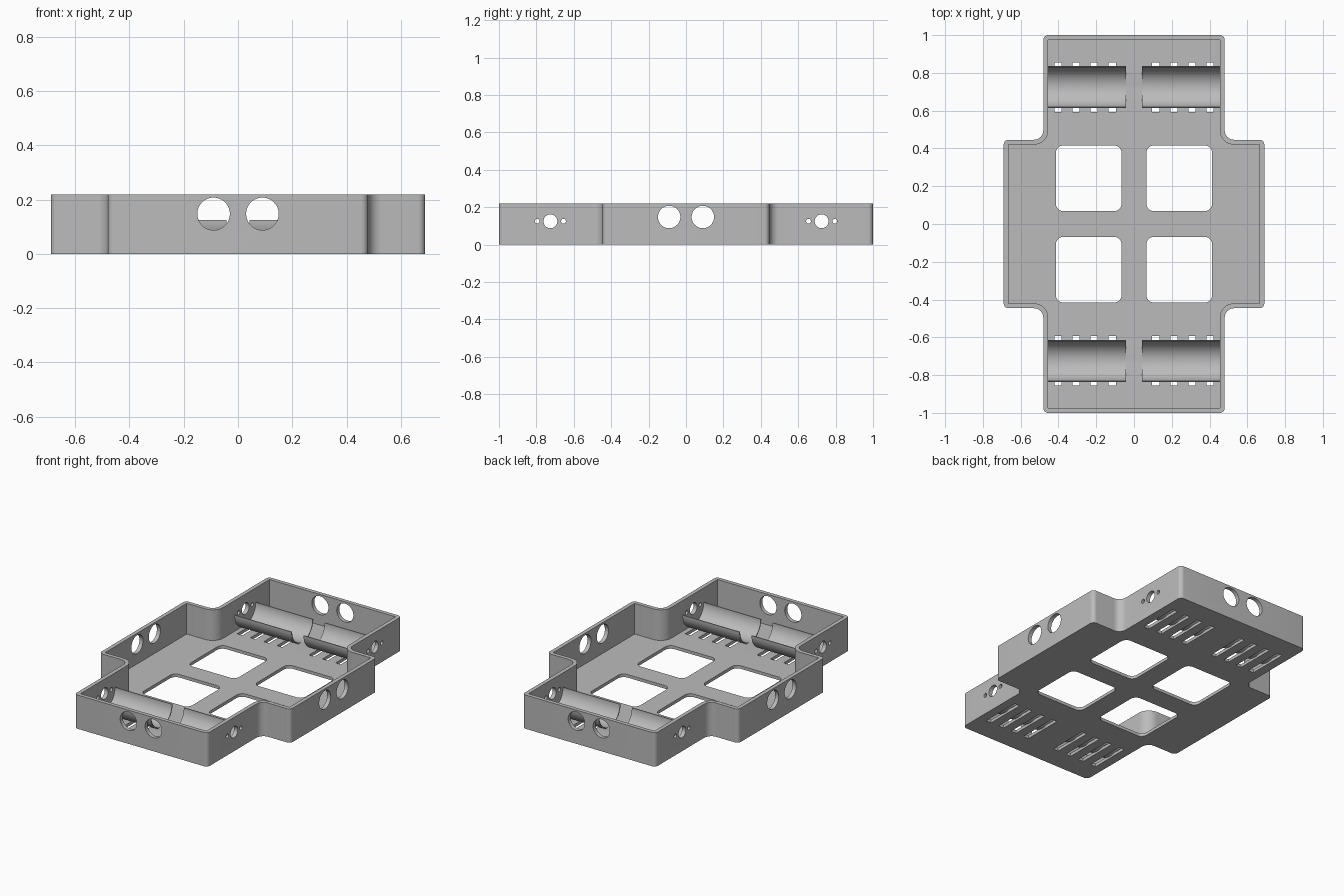
import bpy, bmesh, math
from mathutils import Vector, Matrix

cube = bpy.data.objects.get("Cube")
if cube:
    bpy.data.objects.remove(cube, do_unlink=True)

grey = bpy.data.materials.new("plain grey")
grey.use_nodes = True
grey.diffuse_color = (0.5, 0.5, 0.5, 1)
grey.node_tree.nodes["Principled BSDF"].inputs["Base Color"].default_value = (0.5, 0.5, 0.5, 1)

HEIGHT, FLOOR, WALL = 0.22, 0.02, 0.026
AXIS_Y, AXIS_Z = 0.725, 0.125          # cradle axis
BORE, SHELL, BLOCK, SLOT = 0.106, 0.112, 0.12, 0.131


def make(name, bm):
    bmesh.ops.recalc_face_normals(bm, faces=bm.faces)
    mesh = bpy.data.meshes.new(name)
    bm.to_mesh(mesh)
    bm.free()
    mesh.materials.append(grey)
    obj = bpy.data.objects.new(name, mesh)
    bpy.context.collection.objects.link(obj)
    return obj


def rounded(corners, steps=8):
    """Outline from (x, y, radius) corners, each rounded by a tangent arc."""
    points = []
    for i, (x, y, r) in enumerate(corners):
        p = Vector((x, y))
        if r < 0.001:
            points.append(p)
            continue
        a = (Vector(corners[i - 1][:2]) - p).normalized()
        b = (Vector(corners[(i + 1) % len(corners)][:2]) - p).normalized()
        for k in range(steps + 1):
            t = k / steps * math.pi / 2
            points.append(p + a * r * (1 - math.sin(t)) + b * r * (1 - math.cos(t)))
    return points


def prism(bm, outline, low, high, along_x=False):
    """Extrude a closed outline along z, or a (y, z) outline along x."""
    place = (lambda p, h: (h, p[0], p[1])) if along_x else (lambda p, h: (p[0], p[1], h))
    face = bm.faces.new([bm.verts.new(place(p, low)) for p in outline])
    top = bmesh.ops.extrude_face_region(bm, geom=[face])["geom"]
    move = Vector(place((0, 0), high - low))
    bmesh.ops.translate(bm, vec=move, verts=[v for v in top if isinstance(v, bmesh.types.BMVert)])


def plus_outline(inset, convex, concave):
    """Cross-shaped outline with rounded corners."""
    nx, wx, ny, wy = 0.48 - inset, 0.69 - inset, 0.446 - inset, 1 - inset
    quarter = [(wx, ny, convex), (nx, ny, concave), (nx, wy, convex)]
    half = quarter + [(-x, y, r) for x, y, r in reversed(quarter)]
    return rounded(half + [(-x, -y, r) for x, y, r in half])


def box(bm, x0, x1, y0, y1, z0, z1, r=0):
    prism(bm, rounded([(x0, y0, r), (x1, y0, r), (x1, y1, r), (x0, y1, r)]), z0, z1)


def drill(bm, axis, a, z, r):
    """Round hole running right through the tray along x or y."""
    turn = Matrix.Rotation(math.pi / 2, 4, "Y" if axis == "x" else "X")
    spot = (0, a, z) if axis == "x" else (a, 0, z)
    bmesh.ops.create_cone(bm, cap_ends=True, segments=48, radius1=r, radius2=r,
                          depth=3, matrix=Matrix.Translation(spot) @ turn)


def cut(target, fill):
    """Subtract the shape drawn by fill from the target."""
    bm = bmesh.new()
    fill(bm)
    cutter = make("cutter", bm)
    cutter.hide_render = True
    mod = target.modifiers.new("cut", "BOOLEAN")
    mod.operation, mod.solver, mod.object = "DIFFERENCE", "EXACT", cutter
    graph = bpy.context.evaluated_depsgraph_get()
    mesh = bpy.data.meshes.new_from_object(target.evaluated_get(graph))
    target.modifiers.clear()
    target.data = mesh
    bpy.data.objects.remove(cutter, do_unlink=True)


def arc(r, steps=32):
    """Lower half circle around the cradle axis, from -y to +y."""
    return [(-r * math.cos(math.pi * k / steps), AXIS_Z - r * math.sin(math.pi * k / steps))
            for k in range(steps + 1)]


SLOTS = [0.115 + 0.096 * k for k in range(4)]


def slots(bm):
    # Strap slots through floor and cradle sides
    for sx in (-1, 1):
        for sy in (-1, 1):
            for x in SLOTS:
                box(bm, sx * x - 0.019, sx * x + 0.019, sy * AXIS_Y - SLOT,
                    sy * AXIS_Y + SLOT, -0.1, 0.3)


def windows(bm):
    # Four rounded square openings in the floor
    for sx in (-1, 1):
        for sy in (-1, 1):
            cx, cy = sx * 0.24, sy * 0.242
            box(bm, cx - 0.174, cx + 0.174, cy - 0.174, cy + 0.174, -0.1, 0.1, 0.04)


def bores(bm):
    # Cradle troughs dip slightly into the floor
    for sx in (-1, 1):
        for sy in (-1, 1):
            outline = [(y + sy * AXIS_Y, z) for y, z in arc(BORE)]
            prism(bm, outline, *sorted((sx * 0.045, sx * 0.45)), along_x=True)


def end_holes(bm):
    for s in (-1, 1):
        drill(bm, "y", s * 0.09, 0.148, 0.06)


def side_holes(bm):
    for s in (-1, 1):
        drill(bm, "x", s * 0.09, 0.148, 0.06)
        drill(bm, "x", s * AXIS_Y, AXIS_Z, 0.037)
        for t in (-0.07, 0.07):
            drill(bm, "x", s * AXIS_Y + t, AXIS_Z, 0.013)


# Tray with floor, walls and holes
bm = bmesh.new()
prism(bm, plus_outline(0, 0.026, 0.05), 0, HEIGHT)
tray = make("tray", bm)
cut(tray, lambda b: prism(b, plus_outline(WALL, 0, 0.076), FLOOR, 0.4))
for fill in (windows, bores, slots, end_holes, side_holes):
    cut(tray, fill)

# Four cradles: slotted side block plus a thin trough shell inside
parts = [tray]
for sy, where in ((-1, "front"), (1, "back")):
    for sx, side in ((-1, "right"), (1, "left")):
        span = sorted((sx * 0.043, sx * 0.455))
        shift = lambda pts: [(y + sy * AXIS_Y, z) for y, z in pts]
        bm = bmesh.new()
        prism(bm, shift([(-BLOCK, FLOOR), (-BLOCK, AXIS_Z)] + arc(SHELL)
                        + [(BLOCK, AXIS_Z), (BLOCK, FLOOR)]), *span, along_x=True)
        block = make(f"{where}_{side}_cradle_block", bm)
        cut(block, slots)
        bm = bmesh.new()
        prism(bm, shift(arc(SHELL) + arc(BORE)[::-1]), *span, along_x=True)
        parts += [block, make(f"{where}_{side}_cradle_trough", bm)]

# Smooth the rounded surfaces, keep the edges sharp
bpy.ops.object.select_all(action="DESELECT")
for obj in parts:
    obj.select_set(True)
bpy.context.view_layer.objects.active = tray
bpy.ops.object.shade_smooth_by_angle(angle=math.radians(30))
